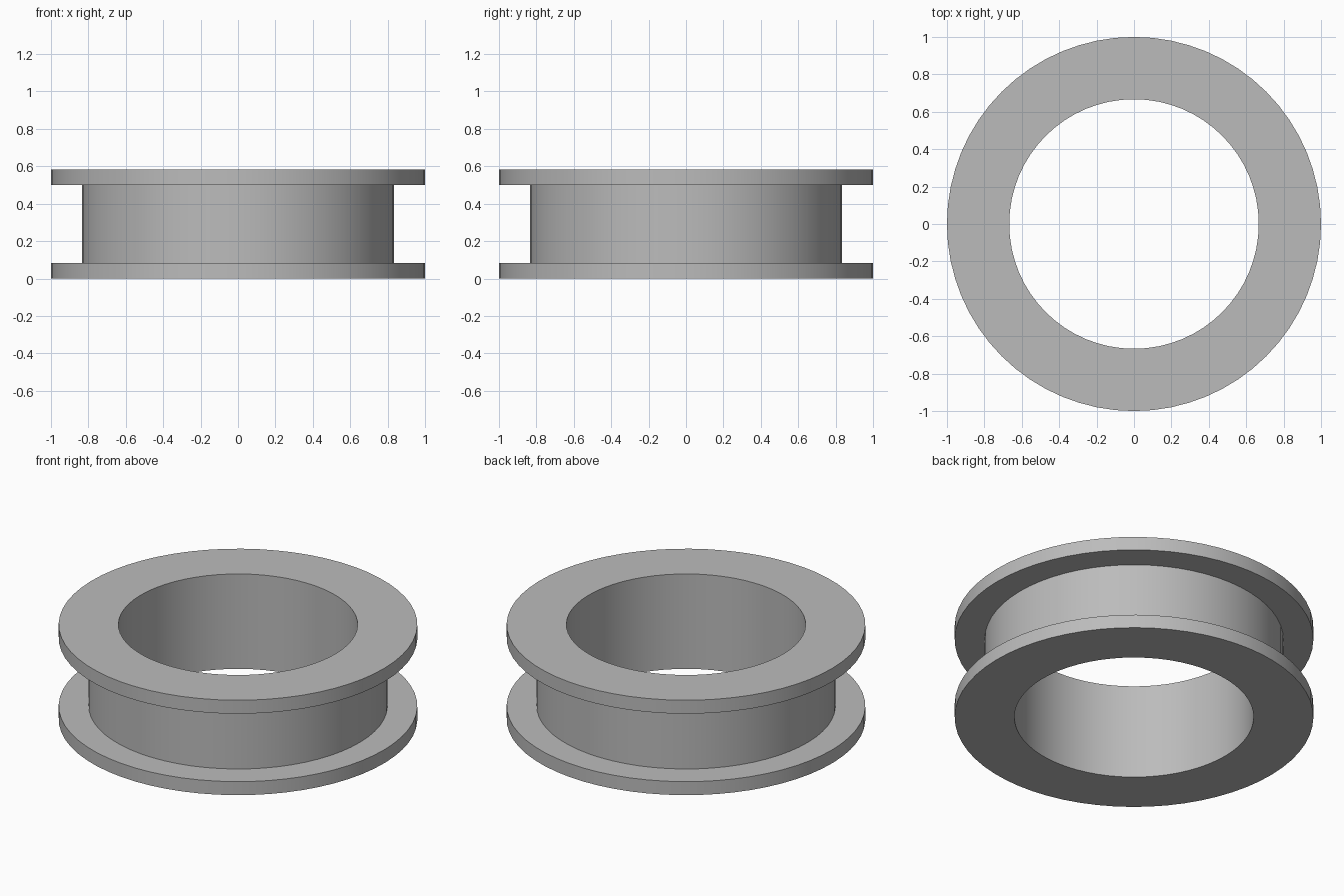
import bpy
import bmesh
import math

SEGMENTS = 64
INNER, HUB, OUTER = 0.667, 0.833, 1.0
HEIGHT, FLANGE = 0.584, 0.083

cube = bpy.data.objects.get("Cube")
if cube:
    bpy.data.objects.remove(cube, do_unlink=True)

# Plain grey material
grey = bpy.data.materials.new("plain_grey")
grey.use_nodes = True
colour = (0.5, 0.5, 0.5, 1.0)
grey.diffuse_color = colour
grey.node_tree.nodes["Principled BSDF"].inputs["Base Color"].default_value = colour


def lathe(name, profile):
    """Revolve a closed (radius, height) profile about the z axis."""
    bm = bmesh.new()
    rings = []
    for i in range(SEGMENTS):
        a = 2 * math.pi * i / SEGMENTS
        rings.append([bm.verts.new((r * math.cos(a), r * math.sin(a), z))
                      for r, z in profile])
    count = len(profile)
    for i, ring in enumerate(rings):
        following = rings[(i + 1) % SEGMENTS]
        for j in range(count):
            k = (j + 1) % count
            bm.faces.new((ring[j], following[j], following[k], ring[k]))
    bmesh.ops.recalc_face_normals(bm, faces=bm.faces)
    mesh = bpy.data.meshes.new(name)
    bm.to_mesh(mesh)
    bm.free()
    mesh.materials.append(grey)
    obj = bpy.data.objects.new(name, mesh)
    bpy.context.collection.objects.link(obj)
    return obj


# Hub with a flange at each end and a round bore through the middle
top = HEIGHT - FLANGE
spool = lathe("flanged_spool_ring", [
    (INNER, 0), (OUTER, 0), (OUTER, FLANGE), (HUB, FLANGE),
    (HUB, top), (OUTER, top), (OUTER, HEIGHT), (INNER, HEIGHT)])

# Smooth round walls with crisp rims
bpy.ops.object.select_all(action="DESELECT")
spool.select_set(True)
bpy.context.view_layer.objects.active = spool
bpy.ops.object.shade_smooth_by_angle(angle=math.radians(30))
